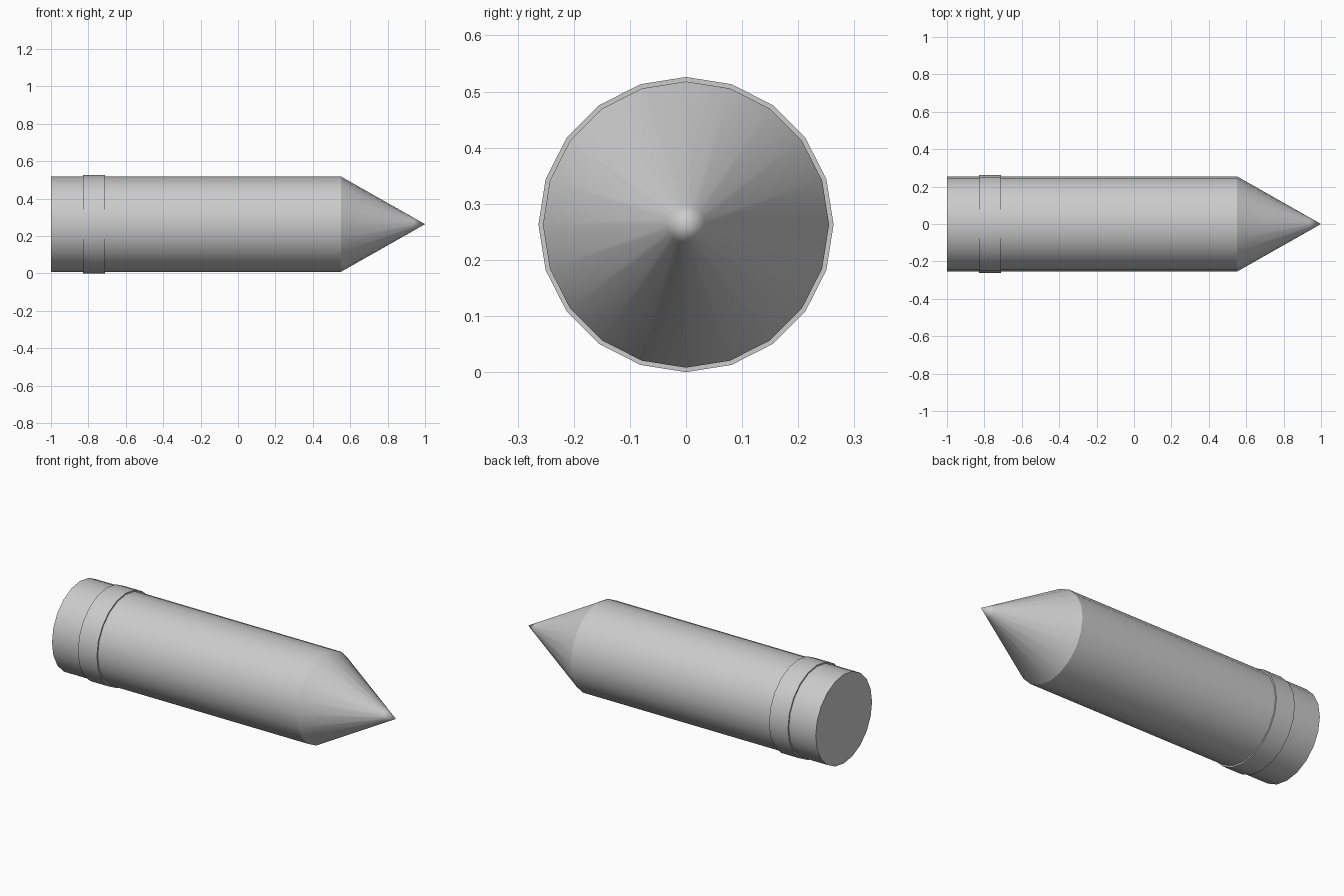
import bpy
from math import cos, sin, pi, radians

if "Cube" in bpy.data.objects:
    bpy.data.objects.remove(bpy.data.objects["Cube"])

SIDES = 20
AXIS_Z = 0.263


def lathe(name, profile, closed=False):
    """Revolve (x, radius) points about the long x axis; radius 0 makes a pole."""
    verts, rings, faces = [], [], []
    for x, r in profile:
        n = SIDES if r > 0 else 1
        rings.append([len(verts) + i for i in range(n)])
        for i in range(n):
            a = 2 * pi * i / SIDES
            verts.append((x, r * sin(a), AXIS_Z + r * cos(a)))
    pairs = list(zip(rings, rings[1:]))
    if closed:
        pairs.append((rings[-1], rings[0]))
    else:
        faces.append(rings[0])  # flat base cap
    for a, b in pairs:
        for i in range(SIDES):
            j = (i + 1) % SIDES
            if len(b) == 1:
                faces.append((a[i], b[0], a[j]))
            else:
                faces.append((a[i], b[i], b[j], a[j]))
    mesh = bpy.data.meshes.new(name)
    mesh.from_pydata(verts, [], faces)
    obj = bpy.data.objects.new(name, mesh)
    bpy.context.collection.objects.link(obj)

    # consistent outward normals, smooth sides with sharp rims
    import bmesh
    bm = bmesh.new()
    bm.from_mesh(mesh)
    bmesh.ops.recalc_face_normals(bm, faces=bm.faces)
    bm.to_mesh(mesh)
    bm.free()
    bpy.ops.object.select_all(action='DESELECT')
    obj.select_set(True)
    bpy.context.view_layer.objects.active = obj
    bpy.ops.object.shade_smooth_by_angle(angle=radians(25))
    return obj


# cylinder with a conical nose and a small tip
lathe("body", [(-1, 0.255), (0.55, 0.255), (0.94, 0.034), (1, 0)])

# thin raised band near the base
lathe("band", [(-0.83, 0.25), (-0.83, 0.263), (-0.71, 0.263), (-0.71, 0.25)], closed=True)
